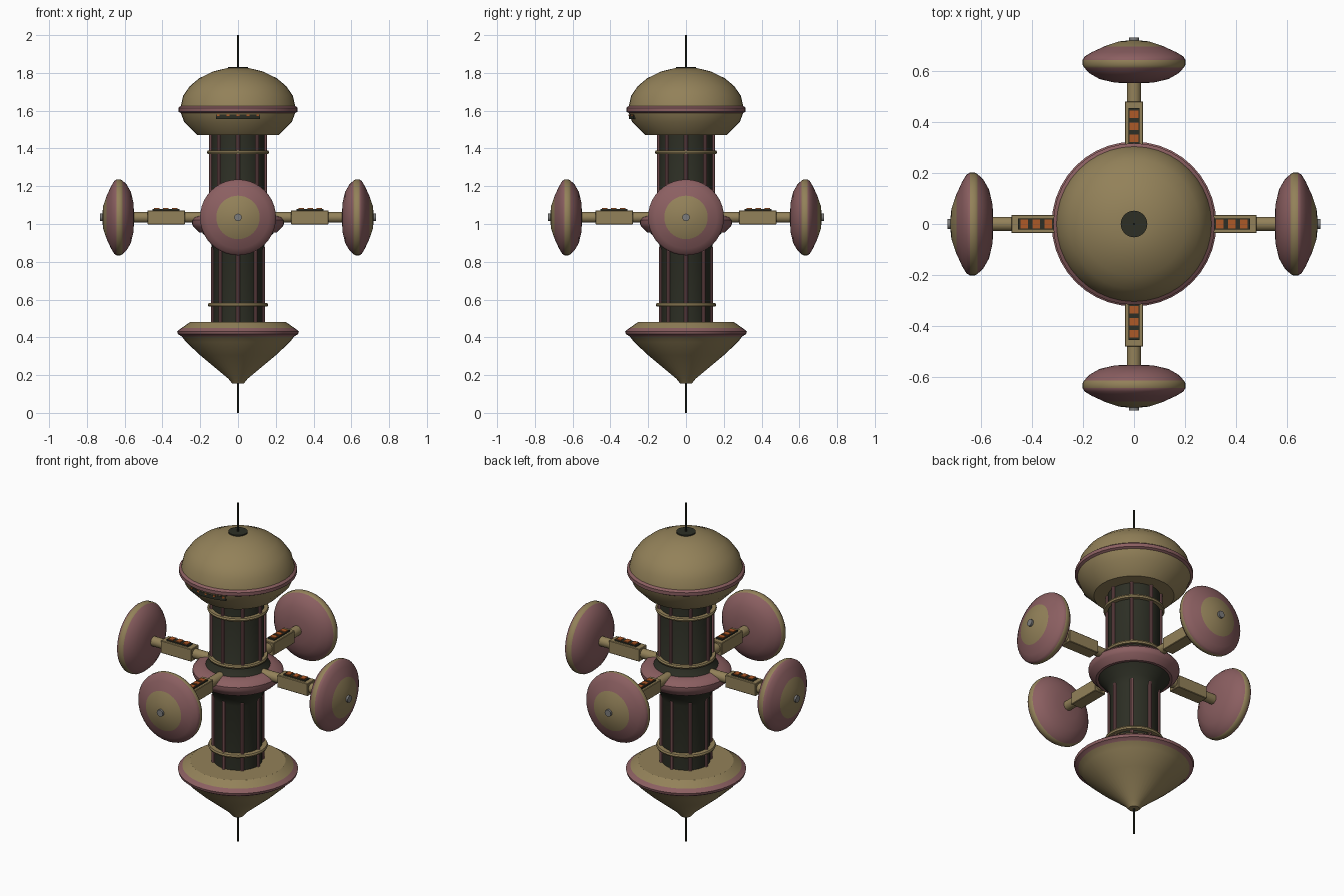
import bpy, bmesh, math
from mathutils import Matrix, Vector

cube = bpy.data.objects.get("Cube")
if cube:
    bpy.data.objects.remove(cube, do_unlink=True)


def material(name, rgb):
    m = bpy.data.materials.new(name)
    m.use_nodes = True
    m.diffuse_color = (*rgb, 1)
    m.node_tree.nodes["Principled BSDF"].inputs["Base Color"].default_value = (*rgb, 1)
    return m


MATS = [
    material("olive tan", (0.29, 0.22, 0.10)),
    material("dusty pink", (0.26, 0.115, 0.12)),
    material("dark hull", (0.026, 0.028, 0.018)),
    material("orange light", (0.42, 0.10, 0.02)),
    material("grey metal", (0.20, 0.20, 0.20)),
]
TAN, PINK, DARK, ORANGE, GREY = range(5)
SHARP = math.radians(32)


def finish(name, bm, matrix=Matrix()):
    """Turn a bmesh into an object, smooth except at sharp edges."""
    bmesh.ops.remove_doubles(bm, verts=bm.verts, dist=1e-5)
    bmesh.ops.recalc_face_normals(bm, faces=bm.faces)
    for f in bm.faces:
        f.smooth = True
    for e in bm.edges:
        e.smooth = e.calc_face_angle(0) < SHARP
    bm.transform(matrix)
    mesh = bpy.data.meshes.new(name)
    bm.to_mesh(mesh)
    bm.free()
    for m in MATS:
        mesh.materials.append(m)
    ob = bpy.data.objects.new(name, mesh)
    bpy.context.collection.objects.link(ob)
    return ob


def lathe(name, points, colours, matrix=Matrix(), sides=40):
    """Spin (radius, height) points round z; one colour per strip."""
    bm = bmesh.new()
    rings = []
    for r, z in points:
        rings.append([bm.verts.new((r * math.cos(a), r * math.sin(a), z))
                      for a in (math.tau * i / sides for i in range(sides))])
    for k in range(len(points) - 1):
        low, high = rings[k], rings[k + 1]
        colour = colours if isinstance(colours, int) else colours[k]
        for i in range(sides):
            j = (i + 1) % sides
            bm.faces.new((low[i], low[j], high[j], high[i])).material_index = colour
    return finish(name, bm, matrix)


def rod(name, radius, z0, z1, colour, matrix=Matrix(), sides=16):
    return lathe(name, [(0, z0), (radius, z0), (radius, z1), (0, z1)], colour, matrix, sides)


def box(name, centre, size, colour, matrix=Matrix(), bevel=0):
    bm = bmesh.new()
    bmesh.ops.create_cube(bm, size=1, matrix=Matrix.Translation(centre) @ Matrix.Diagonal((*size, 1)))
    if bevel:
        bmesh.ops.bevel(bm, geom=bm.edges[:], offset=bevel, segments=1, affect="EDGES")
    for f in bm.faces:
        f.material_index = colour
    return finish(name, bm, matrix)


# Upper dome with its pink band
lathe("upper_dome",
      [(0, 1.47), (0.215, 1.47), (0.285, 1.54), (0.303, 1.588), (0.316, 1.595), (0.316, 1.615),
       (0.303, 1.625), (0.29, 1.68), (0.255, 1.73), (0.205, 1.772), (0.13, 1.808), (0.06, 1.825), (0, 1.825)],
      [TAN, TAN, TAN, PINK, PINK, PINK] + [TAN] * 6)
rod("dome_cap", 0.052, 1.81, 1.832, DARK, sides=24)

# Lower cone with its pink band
lathe("lower_cone",
      [(0, 0.155), (0.03, 0.155), (0.05, 0.18), (0.20, 0.305), (0.275, 0.375), (0.298, 0.405),
       (0.318, 0.417), (0.322, 0.432), (0.298, 0.45), (0.255, 0.48), (0, 0.48)],
      [TAN] * 5 + [PINK] * 3 + [TAN] * 2)

# Antennas at both ends
rod("upper_antenna", 0.005, 1.82, 2.0, DARK, sides=8)
rod("lower_antenna", 0.005, 0.0, 0.17, DARK, sides=8)

# Dark core flaring towards the middle flange
lathe("core",
      [(0, 0.47), (0.13, 0.47), (0.13, 0.86), (0.145, 0.90), (0.19, 0.955), (0.19, 1.03),
       (0.165, 1.06), (0.14, 1.10), (0.14, 1.475), (0, 1.475)], DARK)
lathe("middle_flange",
      [(0.15, 0.955), (0.205, 0.955), (0.236, 0.985), (0.243, 1.0), (0.243, 1.02),
       (0.23, 1.035), (0.185, 1.05), (0.15, 1.05)], PINK)

# Collar rings and lengthwise ribs
for name, z, r in (("lower_collar", 0.572, 0.16), ("middle_collar", 1.10, 0.162), ("upper_collar", 1.38, 0.165)):
    lathe(name, [(0.125, z - 0.009), (r - 0.004, z - 0.009), (r, z), (r - 0.004, z + 0.009),
                 (0.125, z + 0.009)], TAN)
for i in range(8):
    spin = Matrix.Rotation(math.tau * i / 8, 4, "Z")
    rod(f"lower_rib_{i + 1}", 0.01, 0.475, 0.88, PINK, spin @ Matrix.Translation((0.133, 0, 0)), 10)
    rod(f"upper_rib_{i + 1}", 0.01, 1.09, 1.475, PINK, spin @ Matrix.Translation((0.144, 0, 0)), 10)

# Curved window strip at the front of the dome
for i in range(-4, 5):
    turn = Matrix.Rotation(math.radians(5 * i), 4, "Z")
    box(f"window_frame_{i + 5}", (0, -0.29, 1.569), (0.027, 0.024, 0.024), DARK, turn)
    if i % 2 == 0:
        box(f"window_light_{i + 5}", (0, -0.301, 1.576), (0.014, 0.006, 0.009), ORANGE, turn)

# Four arms, each with a light box and a dish pod
ARM_Z = 1.035
DISH = [(0, 0.55), (0.075, 0.553), (0.135, 0.567), (0.175, 0.59), (0.195, 0.612), (0.201, 0.622),
        (0.201, 0.642), (0.193, 0.655), (0.165, 0.672), (0.115, 0.695), (0.06, 0.714), (0, 0.72)]
DISH_COLOURS = [PINK] * 4 + [TAN] * 2 + [PINK] * 3 + [TAN] * 2
for i, side in enumerate(("left", "back", "right", "front")):
    arm = Matrix.Translation((0, 0, ARM_Z)) @ Matrix.Rotation(math.tau * i / 4, 4, "Z")
    along = arm @ Matrix.Rotation(math.pi / 2, 4, "Y")
    rod(f"{side}_arm_tube", 0.028, 0.15, 0.57, TAN, along, 20)
    box(f"{side}_arm_box", (0.38, 0, 0), (0.2, 0.072, 0.074), TAN, arm, 0.003)
    box(f"{side}_light_plate", (0.382, 0, 0.04), (0.142, 0.042, 0.009), DARK, arm)
    for k in range(3):
        box(f"{side}_arm_light_{k + 1}", (0.335 + 0.047 * k, 0, 0.045), (0.029, 0.035, 0.009), ORANGE, arm)
    lathe(f"{side}_dish", DISH, DISH_COLOURS, along)
    rod(f"{side}_dish_knob", 0.02, 0.70, 0.73, GREY, along)
